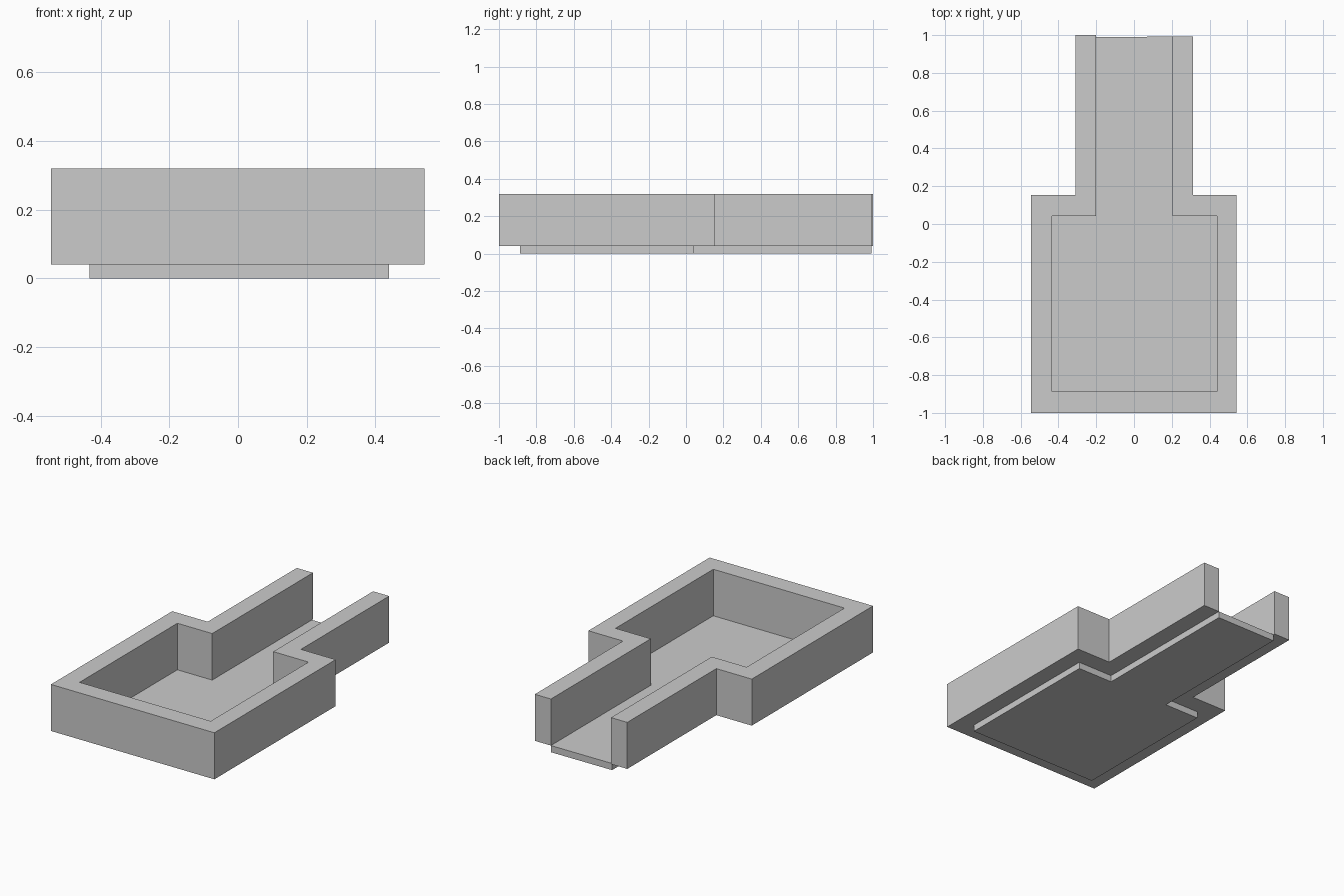
import bpy, bmesh

if "Cube" in bpy.data.objects:
    bpy.data.objects.remove(bpy.data.objects["Cube"])


def extrude_outline(name, points, z0, z1):
    """Solid prism from a flat outline."""
    bm = bmesh.new()
    face = bm.faces.new([bm.verts.new((x, y, z0)) for x, y in points])
    top = bmesh.ops.extrude_face_region(bm, geom=[face])["geom"]
    verts = [v for v in top if isinstance(v, bmesh.types.BMVert)]
    bmesh.ops.translate(bm, verts=verts, vec=(0, 0, z1 - z0))
    bmesh.ops.recalc_face_normals(bm, faces=bm.faces)
    mesh = bpy.data.meshes.new(name)
    bm.to_mesh(mesh)
    bm.free()
    obj = bpy.data.objects.new(name, mesh)
    bpy.context.collection.objects.link(obj)
    return obj


# Room and corridor outlines, running from the left opening round to the right
inner = [(-0.201, 0.99), (-0.201, 0.042), (-0.433, 0.042), (-0.433, -0.888),
         (0.44, -0.888), (0.44, 0.042), (0.205, 0.042), (0.205, 0.992)]
outer = [(-0.309, 1.0), (-0.309, 0.153), (-0.545, 0.153), (-0.545, -1.0),
         (0.543, -1.0), (0.543, 0.153), (0.312, 0.153), (0.312, 0.992)]

FLOOR_TOP, WALL_TOP = 0.04, 0.32

# Floor slab
extrude_outline("floor", inner, 0, FLOOR_TOP)

# Continuous wall, open at the back end of the corridor
wall_inner = [(-0.201, 1.0)] + inner[1:]
extrude_outline("wall", outer + wall_inner[::-1], FLOOR_TOP, WALL_TOP)
